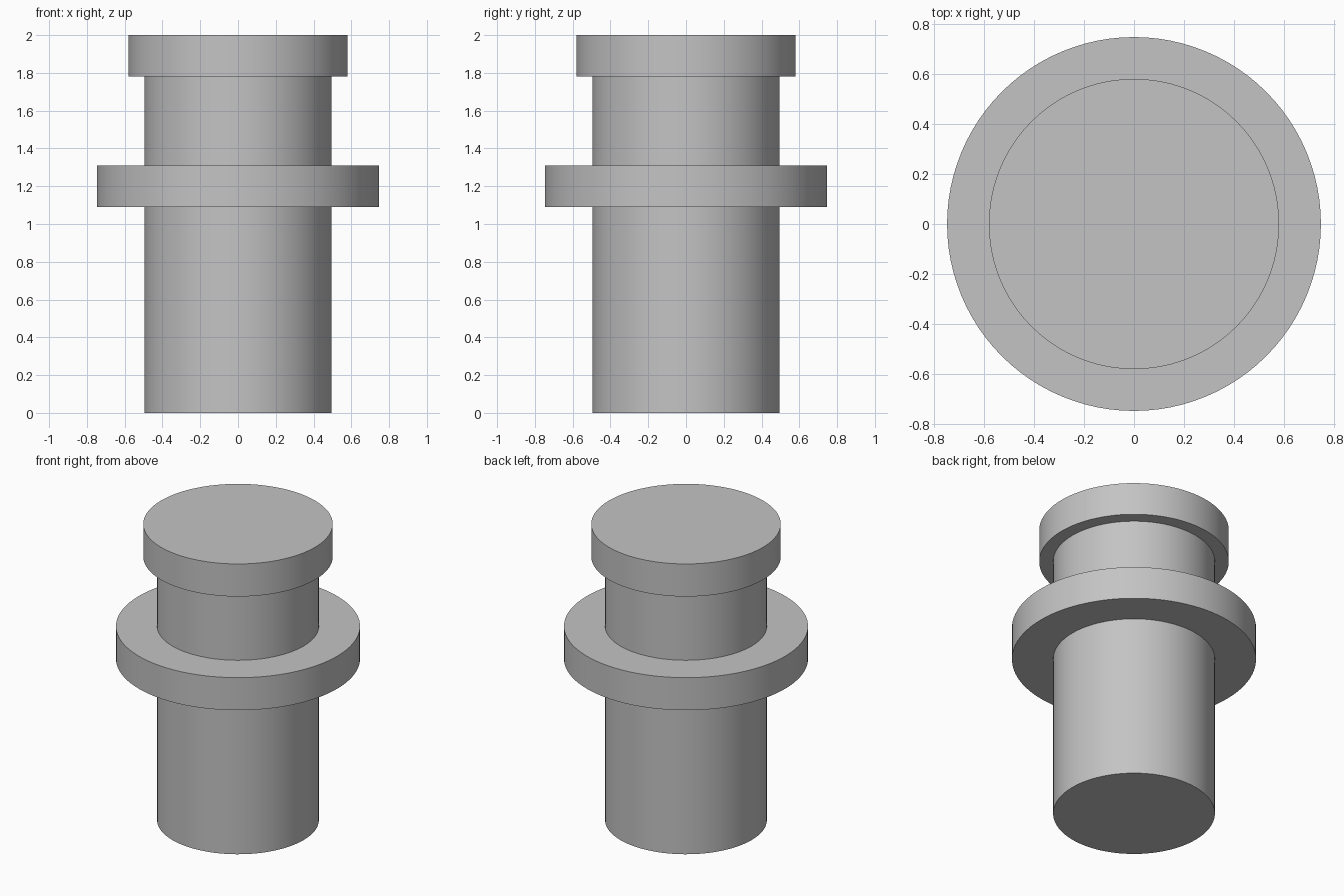
import bpy, bmesh, math

cube = bpy.data.objects.get("Cube")
if cube:
    bpy.data.objects.remove(cube, do_unlink=True)

SEGMENTS = 96
SHAFT_R, FLANGE_R, HEAD_R = 0.495, 0.747, 0.58
FLANGE_BOTTOM, FLANGE_TOP = 1.09, 1.31
HEAD_BOTTOM, HEAD_TOP = 1.78, 2.0

# Plain grey material
grey = bpy.data.materials.new("plain_grey")
grey.use_nodes = True
colour = (0.55, 0.55, 0.55, 1)
grey.diffuse_color = colour
grey.node_tree.nodes["Principled BSDF"].inputs["Base Color"].default_value = colour

# Half outline of the pin, from the bottom centre to the top centre
profile = [
    (0, 0), (SHAFT_R, 0),
    (SHAFT_R, FLANGE_BOTTOM), (FLANGE_R, FLANGE_BOTTOM),
    (FLANGE_R, FLANGE_TOP), (SHAFT_R, FLANGE_TOP),
    (SHAFT_R, HEAD_BOTTOM), (HEAD_R, HEAD_BOTTOM),
    (HEAD_R, HEAD_TOP), (0, HEAD_TOP),
]

# Turn the outline around the z axis into one closed solid
bm = bmesh.new()
verts = [bm.verts.new((r, 0, z)) for r, z in profile]
edges = [bm.edges.new(pair) for pair in zip(verts, verts[1:])]
bmesh.ops.spin(bm, geom=verts + edges, cent=(0, 0, 0), axis=(0, 0, 1),
               angle=math.tau, steps=SEGMENTS)
bmesh.ops.remove_doubles(bm, verts=bm.verts, dist=0.0001)
bmesh.ops.recalc_face_normals(bm, faces=bm.faces)

mesh = bpy.data.meshes.new("flanged_pin")
bm.to_mesh(mesh)
bm.free()
mesh.materials.append(grey)
pin = bpy.data.objects.new("flanged_pin", mesh)
bpy.context.collection.objects.link(pin)

# Smooth round sides with crisp rims
bpy.ops.object.select_all(action="DESELECT")
pin.select_set(True)
bpy.context.view_layer.objects.active = pin
bpy.ops.object.shade_smooth_by_angle(angle=math.radians(30))
